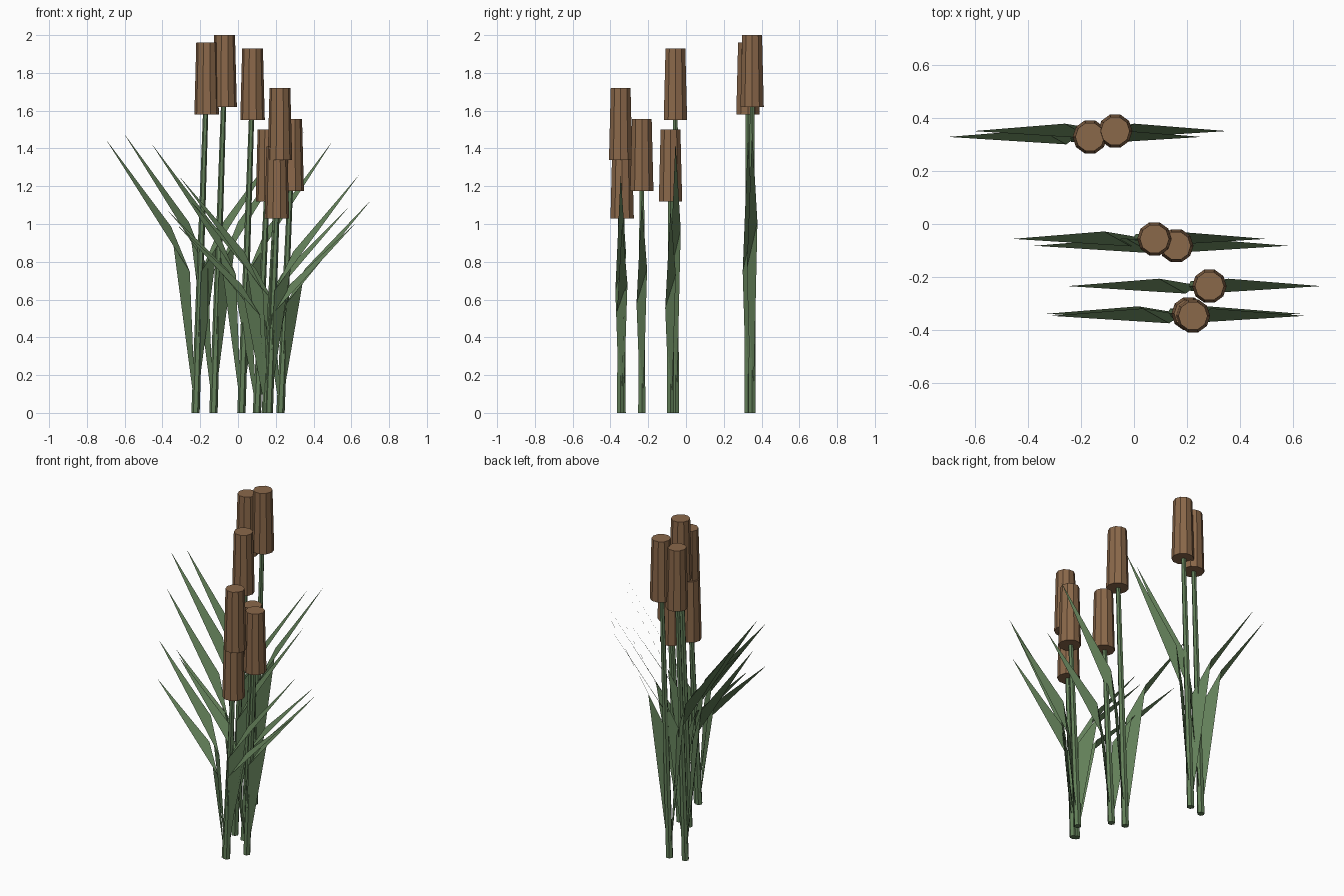
import bpy
from math import cos, sin, pi

if "Cube" in bpy.data.objects:
    bpy.data.objects.remove(bpy.data.objects["Cube"])


def material(name, rgb):
    m = bpy.data.materials.new(name)
    m.diffuse_color = (*rgb, 1)
    m.use_nodes = True
    m.node_tree.nodes["Principled BSDF"].inputs["Base Color"].default_value = m.diffuse_color
    return m


GREEN = material("leaf_green", (0.125, 0.215, 0.1))
BROWN = material("seed_brown", (0.255, 0.138, 0.068))


def make(name, verts, faces, mat):
    me = bpy.data.meshes.new(name)
    me.from_pydata(verts, [], faces)
    me.materials.append(mat)
    ob = bpy.data.objects.new(name, me)
    bpy.context.collection.objects.link(ob)


def tapered_tube(name, n, bottom, top, r0, r1, mat):
    # Flat-ended prism between two horizontal rings
    verts = [(c[0] + r * cos(2 * pi * i / n),
              c[1] + r * sin(2 * pi * i / n), c[2])
             for c, r in ((bottom, r0), (top, r1)) for i in range(n)]
    faces = [(i, (i + 1) % n, n + (i + 1) % n, n + i) for i in range(n)]
    faces += [tuple(reversed(range(n))), tuple(range(n, 2 * n))]
    make(name, verts, faces, mat)


def blade(name, x, y, h, side, reach, rise):
    # Thin folded blade: the front edge bends low, the back edge bends higher
    verts = [(x, y - 0.006, 0), (x, y + 0.006, 0),
             (x + side * 0.030, y - 0.028, 0.42 * h),
             (x + side * 0.130, y + 0.028, 0.555 * h),
             (x + side * reach, y, rise * h)]
    make(name, verts, [(0, 2, 3, 1), (2, 4, 3)], GREEN)


# Base x, base y, top of seed head
STALKS = [(-0.225, 0.328, 1.96), (-0.130, 0.350, 2.00), (0.018, -0.056, 1.93),
          (0.100, -0.082, 1.50), (0.225, -0.234, 1.555), (0.163, -0.346, 1.72),
          (0.147, -0.338, 1.41)]

for k, (x, y, top) in enumerate(STALKS, 1):
    h = top - 0.18
    tapered_tube(f"stem_{k}", 6, (x, y, 0), (x + 0.06, y, h), 0.022, 0.013, GREEN)
    tapered_tube(f"seed_head_{k}", 10, (x + 0.059, y, top - 0.38),
                 (x + 0.059, y, top), 0.065, 0.055, BROWN)
    blade(f"leaf_left_{k}", x, y, h, -1, 0.475, 0.814)
    blade(f"leaf_right_{k}", x, y, h, 1, 0.48, 0.82)
